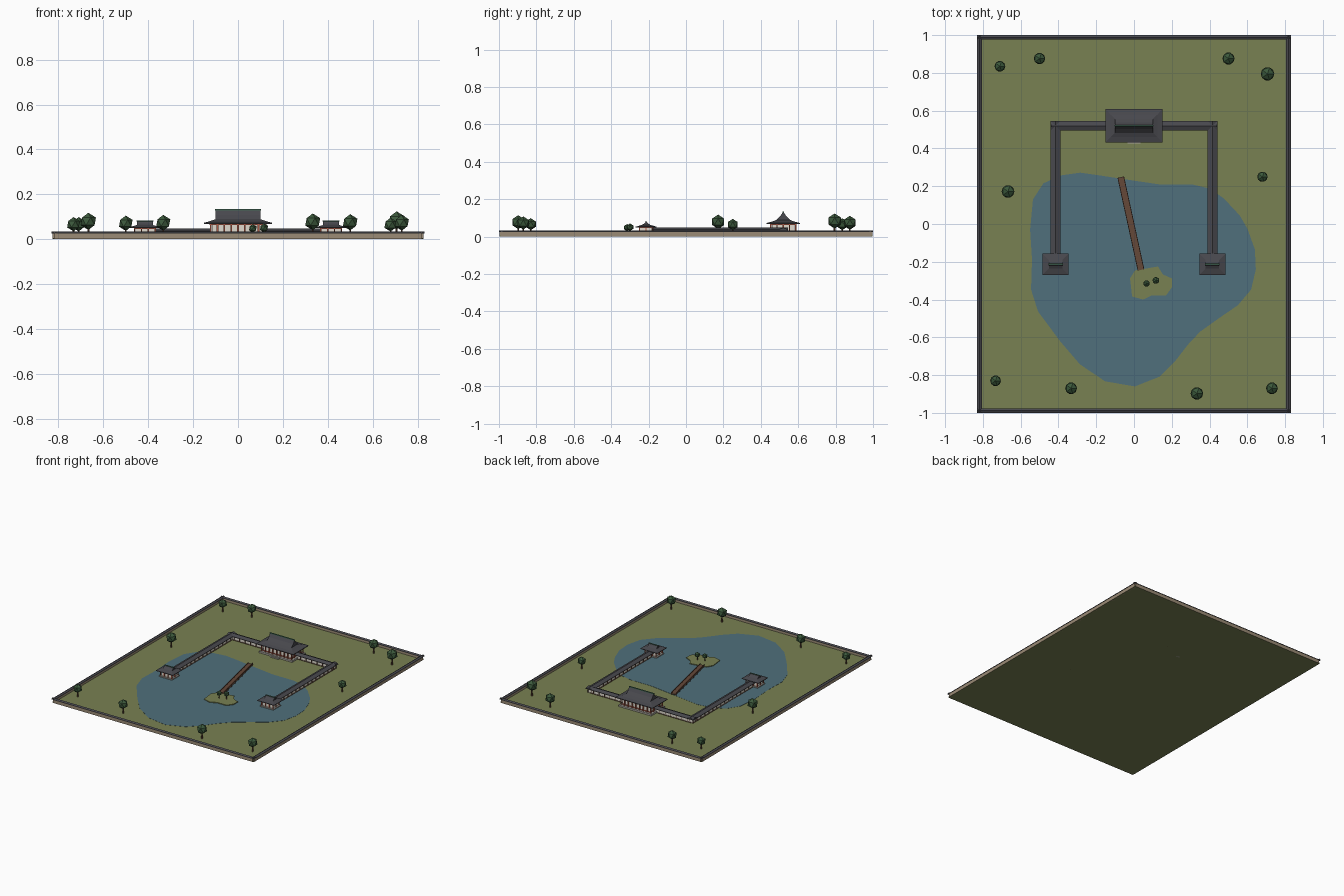
import bpy, bmesh, math
from mathutils import Vector

if "Cube" in bpy.data.objects:
    bpy.data.objects.remove(bpy.data.objects["Cube"])

def mat(name, r, g, b):
    m = bpy.data.materials.new(name)
    m.diffuse_color = (r, g, b, 1)
    m.use_nodes = True
    m.node_tree.nodes["Principled BSDF"].inputs["Base Color"].default_value = m.diffuse_color
    return m

GRASS = mat("grass", .19, .22, .085)
WATER = mat("water", .08, .16, .2)
TILE = mat("tile", .065, .065, .075)
CLAY = mat("clay_wall", .33, .26, .18)
PLASTER = mat("plaster", .75, .7, .62)
RED = mat("red_timber", .42, .1, .06)
WOOD = mat("brown_timber", .13, .065, .04)
STONE = mat("stone", .4, .38, .34)
LEAF = mat("leaf", .045, .1, .045)
COPPER = mat("ridge_green", .06, .15, .1)

def finish(name, bm, m):
    bmesh.ops.recalc_face_normals(bm, faces=bm.faces)
    me = bpy.data.meshes.new(name)
    bm.to_mesh(me)
    bm.free()
    me.materials.append(m)
    ob = bpy.data.objects.new(name, me)
    bpy.context.collection.objects.link(ob)
    return ob

def boxes(name, items, m):
    """Join boxes, each (x0, x1, y0, y1, z0, z1), into one object."""
    bm = bmesh.new()
    for x0, x1, y0, y1, z0, z1 in items:
        vs = bmesh.ops.create_cube(bm, size=1)["verts"]
        for v in vs:
            v.co = (x0 + (v.co.x + .5) * (x1 - x0), y0 + (v.co.y + .5) * (y1 - y0),
                    z0 + (v.co.z + .5) * (z1 - z0))
    return finish(name, bm, m)

def skin(name, rings, m):
    """Closed solid lofted through matching rings of points."""
    bm = bmesh.new()
    rows = [[bm.verts.new(p) for p in r] for r in rings]
    n = len(rows[0])
    for a, b in zip(rows, rows[1:]):
        for i in range(n):
            bm.faces.new((a[i], a[(i + 1) % n], b[(i + 1) % n], b[i]))
    bm.faces.new(rows[0])
    bm.faces.new(rows[-1])
    return finish(name, bm, m)

def beam(name, p, q, profile, m):
    """Sweep a (sideways, height) profile straight from p to q."""
    p, q = Vector((*p, 0)), Vector((*q, 0))
    d = (q - p).normalized()
    side = Vector((-d.y, d.x, 0))
    return skin(name, [[e + side * s + Vector((0, 0, z)) for s, z in profile] for e in (p, q)], m)

def rect(s0, s1, z0, z1):
    return [(s0, z0), (s1, z0), (s1, z1), (s0, z1)]

def gable(w, z0, z1, z2):
    return [(-w, z0), (w, z0), (w, z1), (0, z2), (-w, z1)]

def roof(name, cx, cy, levels):
    """Hip-and-gable roof from stacked rectangles (half x, half y, z)."""
    skin(name, [[(cx + sx * hx, cy + sy * hy, z) for sx, sy in ((-1, -1), (1, -1), (1, 1), (-1, 1))]
                for hx, hy, z in levels], TILE)

def columns(name, cx, cy, hx, hy, nx, ny, r, z0, z1, m):
    pts = {(cx - hx + 2 * hx * i / nx, cy + s * hy) for i in range(nx + 1) for s in (-1, 1)}
    pts |= {(cx + s * hx, cy - hy + 2 * hy * i / ny) for i in range(ny + 1) for s in (-1, 1)}
    boxes(name, [(x - r, x + r, y - r, y + r, z0, z1) for x, y in sorted(pts)], m)

def sheet(name, pts, z0, z1, m):
    skin(name, [[(x, y, z) for x, y in pts] for z in (z0, z1)], m)

# Ground, pond and island
G = .006
boxes("ground", [(-.825, .825, -.995, .995, 0, G)], GRASS)
pond = [(-.535, .13), (-.48, .215), (-.39, .257), (-.285, .272), (-.18, .257), (-.07, .24), (.03, .225),
        (.14, .209), (.31, .209), (.40, .188), (.476, .135), (.56, .045), (.60, -.024), (.64, -.135),
        (.645, -.24), (.62, -.347), (.55, -.43), (.455, -.495), (.35, -.57), (.286, -.638),
        (.217, -.727), (.138, -.807), (.005, -.86), (-.153, -.833), (-.286, -.743), (-.39, -.622),
        (-.508, -.463), (-.545, -.347), (-.54, -.188), (-.55, -.03)]
sheet("pond", pond, .002, G + .001, WATER)
island = [(-.021, -.288), (.005, -.246), (.069, -.235), (.127, -.225), (.153, -.267), (.2, -.288),
          (.2, -.336), (.17, -.378), (.095, -.378), (.048, -.4), (-.01, -.384)]
sheet("island", island, .002, G + .006, GRASS)

# Boundary walls with tiled coping
for s in (-1, 1):
    for p, q in (((s * .818, -.988), (s * .818, .988)), ((-.818, s * .988), (.818, s * .988))):
        beam("boundary_wall", p, q, rect(-.008, .008, 0, .026), CLAY)
    for p, q in (((s * .818, -1), (s * .818, 1)), ((-.83, s * .988), (.83, s * .988))):
        beam("boundary_coping", p, q, gable(.012, .025, .027, .034), TILE)

# Main hall
HY = .52
boxes("hall_platform", [(-.135, .135, HY - .08, HY + .08, 0, .018)], STONE)
boxes("hall_steps", [(-.035, .035, .425, .45, 0, .009), (-.035, .035, .432, .45, 0, .014)], STONE)
boxes("hall_walls", [(-.115, .115, HY - .06, HY + .06, .018, .072)], PLASTER)
columns("hall_columns", 0, HY, .122, .067, 8, 4, .0035, .016, .072, RED)
boxes("hall_beams", [(-.126, .126, HY - .071, HY + .071, .062, .07),
                     (-.117, .117, HY - .062, HY + .062, .018, .026)], RED)
roof("hall_roof", 0, HY, [(.152, .089, .068), (.152, .089, .073), (.125, .06, .08), (.10, .037, .089),
                          (.10, .017, .108), (.10, .003, .13)])
boxes("hall_ridge", [(-.102, .102, HY - .004, HY + .004, .127, .135)], COPPER)

# Covered corridors and end pavilions, one set on each side
for s in (-1, 1):
    cx, cy = s * .415, -.213
    runs = (((s * .12, HY), (s * .415, HY)), ((cx, HY + .012), (cx, cy + .03)))
    for (p, q) in runs:
        beam("corridor_wall", p, q, rect(-.013, .013, 0, .037), PLASTER)
        beam("corridor_sill", p, q, rect(-.017, .017, 0, .009), WOOD)
    n = 15
    boxes("corridor_posts",
          [(cx + t * .015 - .002, cx + t * .015 + .002, y - .002, y + .002, 0, .037)
           for t in (-1, 1) for y in [HY + .013 - i * .7 / n for i in range(n + 1)]] +
          [(x - .002, x + .002, HY + t * .015 - .002, HY + t * .015 + .002, 0, .037)
           for t in (-1, 1) for x in [s * (.16 + i * .27 / 6) for i in range(7)]], WOOD)
    beam("corridor_roof", (s * .12, HY), (s * .44, HY), gable(.026, .034, .037, .048), TILE)
    beam("corridor_roof", (cx, HY + .026), (cx, cy + .03), gable(.026, .034, .037, .048), TILE)

    boxes("pavilion_platform", [(cx - .054, cx + .054, cy - .044, cy + .044, 0, .014)], STONE)
    boxes("pavilion_walls", [(cx - .042, cx + .042, cy - .032, cy + .032, .014, .052)], PLASTER)
    columns("pavilion_columns", cx, cy, .046, .036, 3, 2, .003, .012, .052, RED)
    boxes("pavilion_beams", [(cx - .049, cx + .049, cy - .039, cy + .039, .045, .05)], RED)
    roof("pavilion_roof", cx, cy, [(.069, .056, .049), (.069, .056, .053), (.036, .022, .063),
                                   (.036, .01, .07), (.036, .002, .08)])
    boxes("pavilion_ridge", [(cx - .038, cx + .038, cy - .003, cy + .003, .078, .083)], COPPER)

# Footbridge to the island
a, b = Vector((-.07, .248)), Vector((.037, -.243))
beam("bridge_deck", a, b, rect(-.018, .018, .013, .018), WOOD)
for s in (-1, 1):
    beam("bridge_rail", a, b, rect(s * .016 - .002, s * .016 + .002, .023, .026), WOOD)
d = (b - a).normalized()
posts = [a.lerp(b, (i + .2) / 8.4) + Vector((-d.y, d.x)) * s * .016 for i in range(9) for s in (-1, 1)]
boxes("bridge_posts", [(p.x - .002, p.x + .002, p.y - .002, p.y + .002, .003, .025) for p in posts], WOOD)

# Trees: faceted crowns on tapered trunks
trees = [(-.71, .835, .030), (-.5, .876, .032), (.5, .876, .034), (.707, .795, .038), (-.667, .172, .036),
         (.68, .25, .029), (-.733, -.83, .030), (-.333, -.87, .033), (.333, -.897, .035), (.73, -.87, .033),
         (.066, -.315, .018), (.116, -.299, .019)]
for x, y, r in trees:
    base = .01 if r < .02 else .003
    for name, m in (("tree_trunk", WOOD), ("tree_crown", LEAF)):
        bm = bmesh.new()
        if m is WOOD:
            bmesh.ops.create_cone(bm, cap_ends=True, segments=6, radius1=r * .17, radius2=r * .12, depth=r * 1.6)
            z = base + r * .8
        else:
            bmesh.ops.create_icosphere(bm, subdivisions=1, radius=r * 1.06)
            z = base + r * 2.12
        bmesh.ops.translate(bm, verts=bm.verts, vec=(x, y, z))
        finish(name, bm, m)
